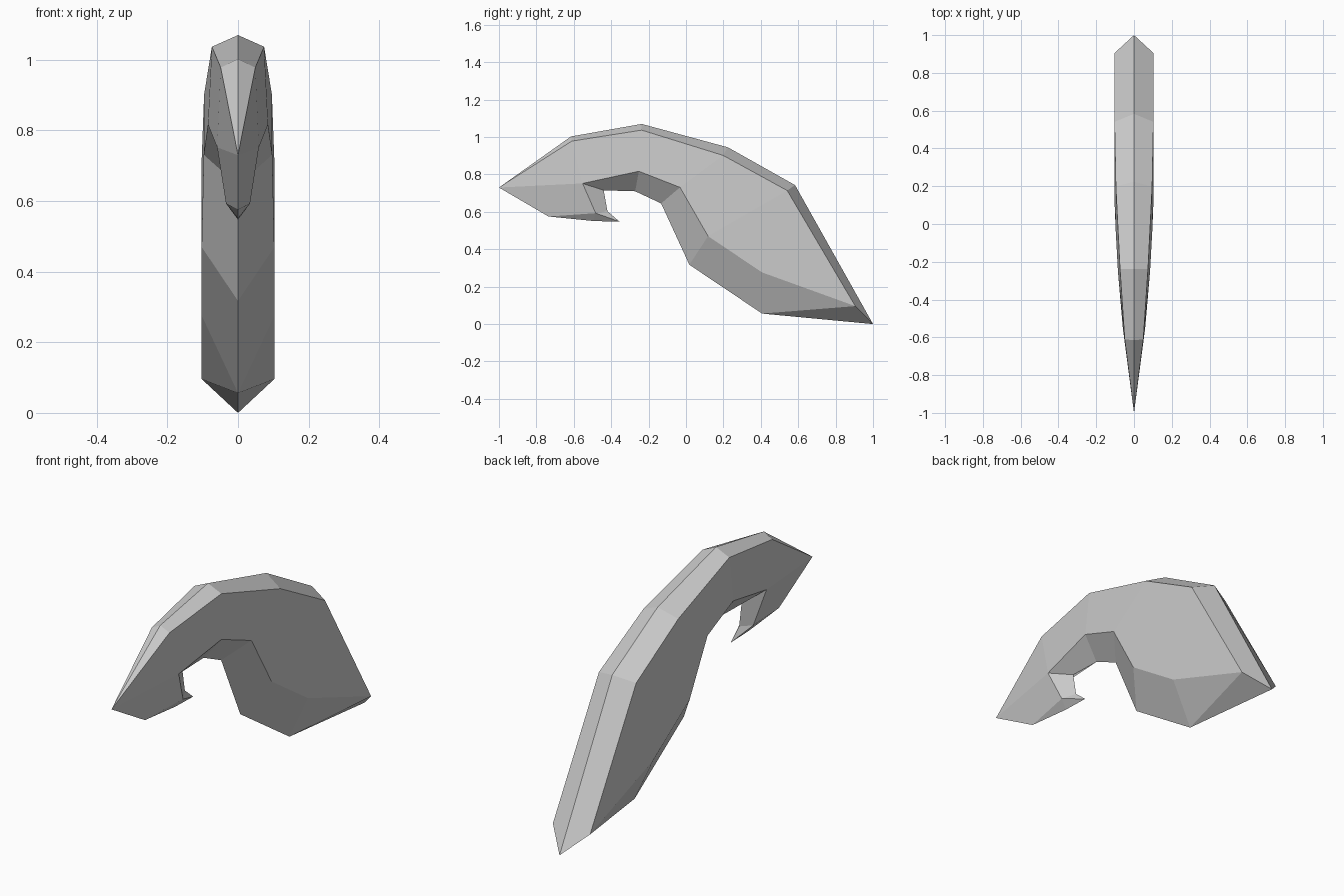
import bpy
import bmesh

default_cube = bpy.data.objects.get("Cube")
if default_cube:
    bpy.data.objects.remove(default_cube, do_unlink=True)

# One flat grey for the whole horn
grey = bpy.data.materials.new("pale_grey")
grey.use_nodes = True
colour = (0.6, 0.6, 0.6, 1.0)
grey.diffuse_color = colour
grey.node_tree.nodes["Principled BSDF"].inputs["Base Color"].default_value = colour

# Centre-line points (y, z): upper ridge from tip to heel, then the lower keel back to the tip
ridge_points = [(-1, .73), (-.615, 1.003), (-.237, 1.07), (.224, .945), (.583, .743), (1, 0)]
keel_points = [(.407, .056), (.018, .317), (-.133, .645), (-.272, .71), (-.44, .715)]
hook_points = [(-.42, .603), (-.354, .547), (-.494, .551), (-.735, .575)]

# Cheek points (half width, y, z): upper shoulder, then lower edge
shoulder_points = [(.049, -.611, .978), (.074, -.237, 1.037), (.096, .198, .902),
                   (.103, .541, .714), (.103, .905, .096)]
belly_points = [(.103, .407, .276), (.103, .118, .47), (.097, -.032, .731),
                (.085, -.252, .817), (.059, -.553, .752), (.034, -.483, .593)]

bm = bmesh.new()


def centre_verts(points):
    return [bm.verts.new((0, y, z)) for y, z in points]


def strip(first, second):
    """Join two equally long rows of points with quads."""
    for i in range(len(first) - 1):
        bm.faces.new((first[i], first[i + 1], second[i + 1], second[i]))


ridge = centre_verts(ridge_points)
keel = centre_verts(keel_points)
hook = centre_verts(hook_points)
tip, heel = ridge[0], ridge[-1]

for side in (-1, 1):
    shoulder = [bm.verts.new((side * x, y, z)) for x, y, z in shoulder_points]
    belly = [bm.verts.new((side * x, y, z)) for x, y, z in belly_points]
    corner, jaw = belly[-2:]

    # Bevelled upper ridge
    bm.faces.new((tip, ridge[1], shoulder[0]))
    strip(ridge[1:], shoulder)

    # Flat cheek
    strip(shoulder, belly[-2::-1])

    # Heel and underside
    bm.faces.new((heel, keel[0], shoulder[-1]))
    bm.faces.new((keel[0], belly[0], shoulder[-1]))
    strip(keel, belly[:-1])

    # Hooked front end
    bm.faces.new((tip, shoulder[0], corner))
    bm.faces.new((tip, corner, jaw, hook[-1]))
    bm.faces.new((keel[-1], hook[0], jaw, corner))
    for start, end in zip(hook, hook[1:]):
        bm.faces.new((start, end, jaw))

bmesh.ops.recalc_face_normals(bm, faces=bm.faces)
mesh = bpy.data.meshes.new("hooked_horn")
bm.to_mesh(mesh)
bm.free()
mesh.materials.append(grey)
horn = bpy.data.objects.new("hooked_horn", mesh)
bpy.context.collection.objects.link(horn)
